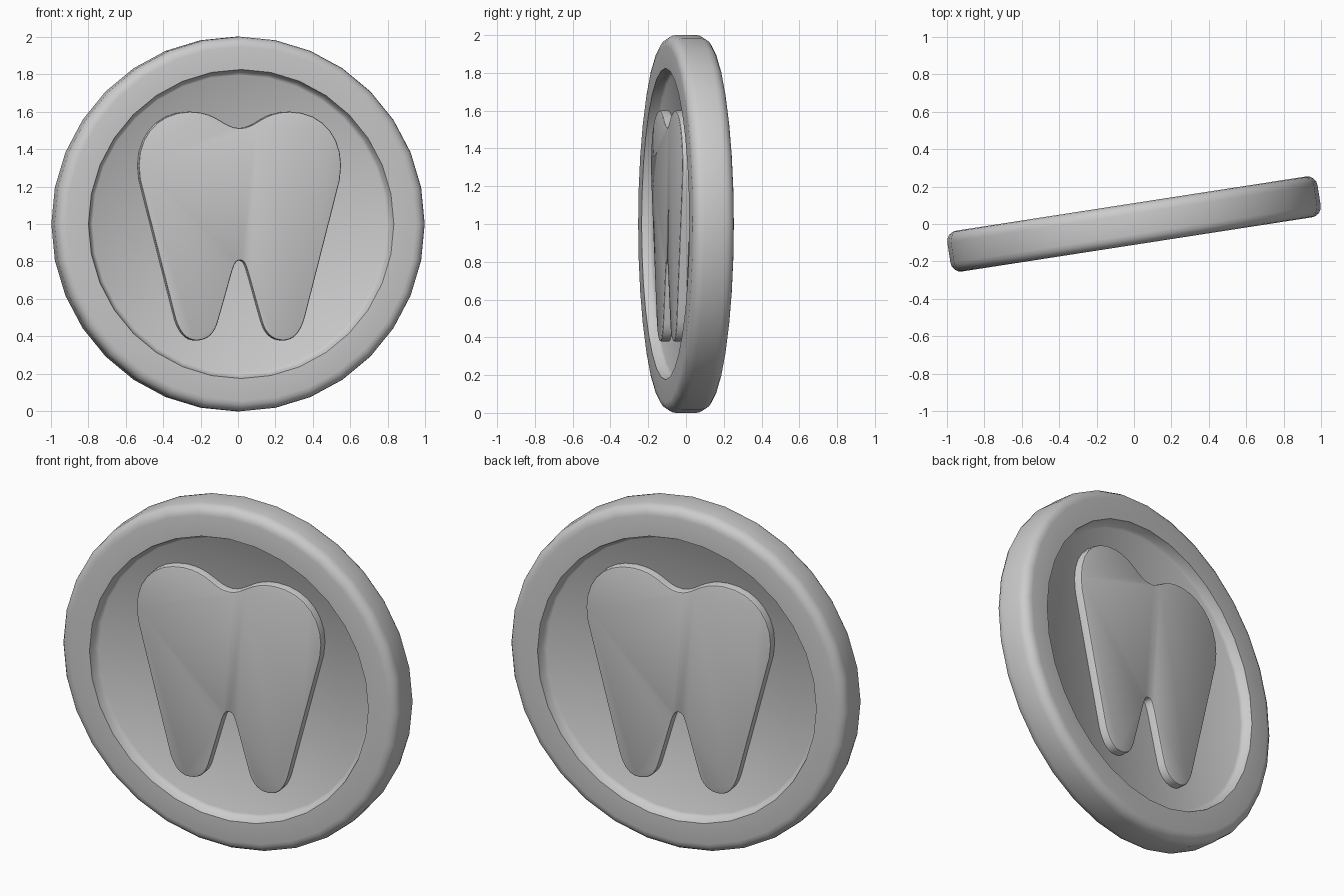
import bpy, bmesh, math
from mathutils import Matrix, Vector, geometry

cube = bpy.data.objects.get("Cube")
if cube:
    bpy.data.objects.remove(cube, do_unlink=True)

SIDES = 32
RIM, FLOOR, FACE = 0.11, 0.055, 0.103   # half thicknesses
BEVEL = 0.055
PLACE = Matrix.Translation((0, 0, 1)) @ Matrix.Rotation(math.radians(8.8), 4, 'Z')

grey = bpy.data.materials.new("plain_grey")
grey.use_nodes = True
colour = (0.6, 0.6, 0.6, 1)
grey.diffuse_color = colour
grey.node_tree.nodes["Principled BSDF"].inputs["Base Color"].default_value = colour


def add_object(name, bm, angle):
    bmesh.ops.recalc_face_normals(bm, faces=bm.faces)
    mesh = bpy.data.meshes.new(name)
    bm.to_mesh(mesh)
    bm.free()
    mesh.transform(PLACE)
    mesh.materials.append(grey)
    obj = bpy.data.objects.new(name, mesh)
    bpy.context.collection.objects.link(obj)
    bpy.ops.object.select_all(action='DESELECT')
    obj.select_set(True)
    bpy.context.view_layer.objects.active = obj
    bpy.ops.object.shade_smooth_by_angle(angle=math.radians(angle))
    return obj


# Coin: half profile (radius, depth), mirrored and spun about the y axis
half = [(0, FLOOR), (0.795, FLOOR), (0.812, FLOOR + 0.012), (0.825, RIM)]
for i in range(5):
    a = math.radians(90 - 22.5 * i)
    half.append((1 - BEVEL + BEVEL * math.cos(a), RIM - BEVEL + BEVEL * math.sin(a)))
profile = [(r, -d) for r, d in half] + [(r, d) for r, d in reversed(half)]

bm = bmesh.new()
verts = [bm.verts.new((0, d, r)) for r, d in profile]
edges = [bm.edges.new(pair) for pair in zip(verts, verts[1:])]
bmesh.ops.spin(bm, geom=verts + edges, cent=(0, 0, 0), axis=(0, 1, 0),
               angle=math.tau, steps=SIDES, use_duplicate=False)
bmesh.ops.remove_doubles(bm, verts=bm.verts, dist=0.0005)
add_object("coin", bm, 40)

# Tooth: bezier segments of the right half outline, mirrored
segments = [
    ((0, 0.512), (0.09, 0.512), (0.12, 0.6), (0.27, 0.6)),
    ((0.27, 0.6), (0.45, 0.6), (0.58, 0.45), (0.54, 0.235)),
    ((0.54, 0.235), (0.475, -0.02), (0.41, -0.27), (0.348, -0.51)),
    ((0.348, -0.51), (0.325, -0.58), (0.29, -0.622), (0.235, -0.622)),
    ((0.235, -0.622), (0.17, -0.622), (0.135, -0.58), (0.118, -0.52)),
    ((0.118, -0.52), (0.03, -0.22), (0.035, -0.195), (0, -0.195)),
]
right = []
for seg in segments:
    points = geometry.interpolate_bezier(*[Vector(p) for p in seg], 9)
    right += [p.to_2d() for p in points[:-1]]
right.append(Vector((0, -0.195)))
outline = right + [Vector((-p.x, p.y)) for p in reversed(right[1:-1])]


def inset(points, amount):
    result = []
    for i, p in enumerate(points):
        along = points[(i + 1) % len(points)] - points[i - 1]
        result.append(p + Vector((along.y, -along.x)).normalized() * -abs(amount) * SIGN)
    return result


# Outline runs clockwise, so the outward normal is to its left
SIGN = -1
layers = [(0.010, -FACE), (0.003, -FACE + 0.003), (0, -FACE + 0.010),
          (0, FACE - 0.010), (0.003, FACE - 0.003), (0.010, FACE)]
bm = bmesh.new()
rings = [[bm.verts.new((p.x - 0.005, depth, p.y)) for p in inset(outline, amount)]
         for amount, depth in layers]
for a, b in zip(rings, rings[1:]):
    for i in range(len(a)):
        j = (i + 1) % len(a)
        bm.faces.new((a[i], a[j], b[j], b[i]))
bm.faces.new(rings[0])
bm.faces.new(rings[-1])
add_object("tooth_relief", bm, 35)
